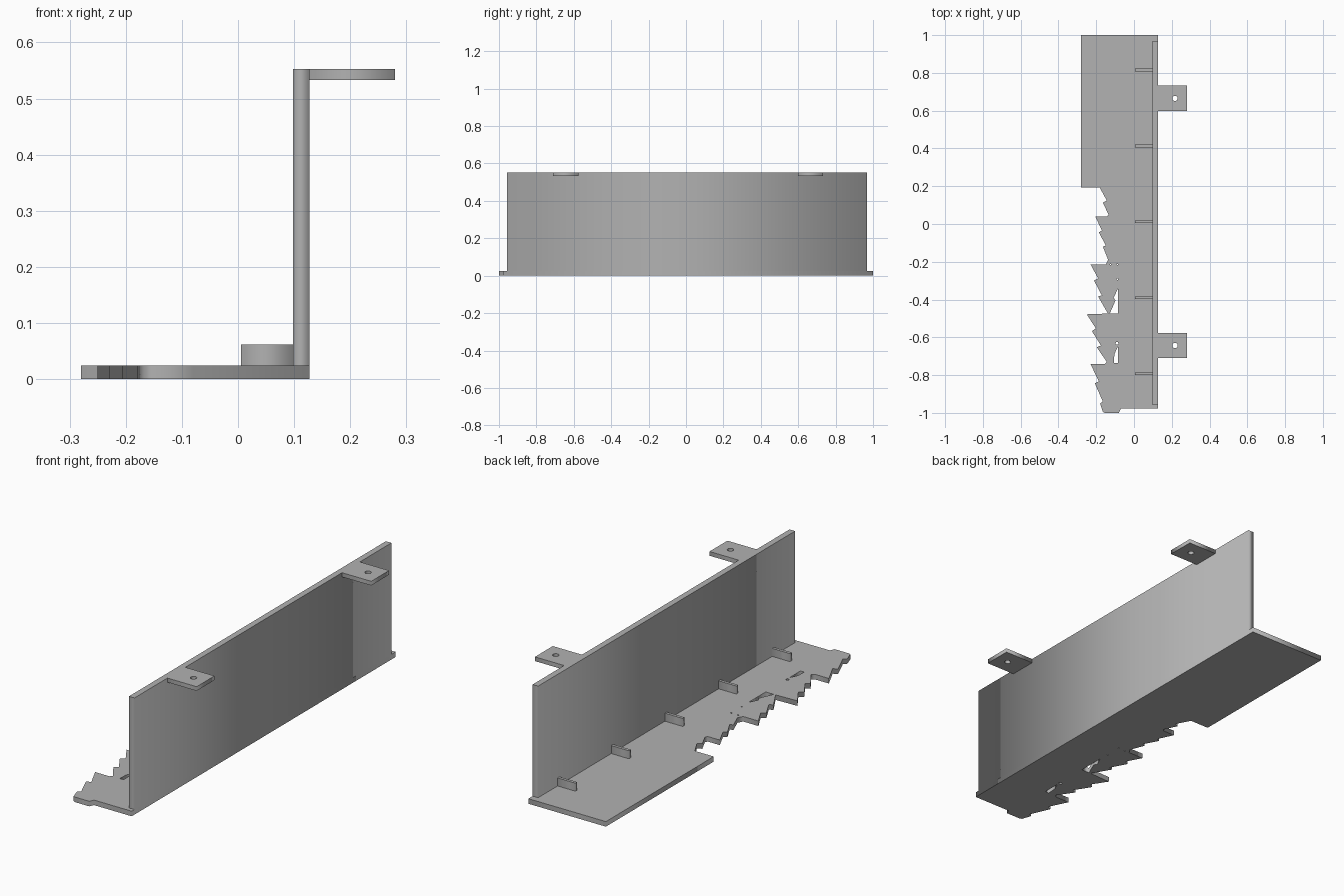
import bpy, math

grey = bpy.data.materials.new("light grey")
grey.diffuse_color = (0.445, 0.445, 0.445, 1)


def sheet(name, loops, z0, z1):
    """Flat plate from an outline; further loops become holes."""
    cu = bpy.data.curves.new(name, 'CURVE')
    cu.dimensions = '2D'
    cu.fill_mode = 'BOTH'
    cu.extrude = (z1 - z0) / 2
    for pts in loops:
        sp = cu.splines.new('POLY')
        sp.points.add(len(pts) - 1)
        for p, (x, y) in zip(sp.points, pts):
            p.co = (x, y, 0, 1)
        sp.use_cyclic_u = True
    tmp = bpy.data.objects.new(name + "_curve", cu)
    bpy.context.collection.objects.link(tmp)
    bpy.context.view_layer.update()
    mesh = bpy.data.meshes.new_from_object(
        tmp.evaluated_get(bpy.context.evaluated_depsgraph_get()))
    bpy.data.objects.remove(tmp)
    mesh.materials.clear()
    mesh.materials.append(grey)
    ob = bpy.data.objects.new(name, mesh)
    ob.location.z = (z0 + z1) / 2
    bpy.context.collection.objects.link(ob)
    return ob


def rect(x0, x1, y0, y1):
    return [(x0, y0), (x1, y0), (x1, y1), (x0, y1)]


def circle(x, y, r, n=24):
    return [(x + r * math.cos(2 * math.pi * i / n),
             y + r * math.sin(2 * math.pi * i / n)) for i in range(n)]


# Base plate: straight wide half, then a saw-toothed edge with cut-outs
teeth = [(-0.181, 0.192), (-0.144, 0.124), (-0.165, 0.114), (-0.135, 0.05),
         (-0.144, 0.04), (-0.205, 0.04), (-0.17, -0.034), (-0.186, -0.045),
         (-0.149, -0.114), (-0.165, -0.12), (-0.137, -0.19), (-0.15, -0.214),
         (-0.23, -0.214), (-0.19, -0.288), (-0.212, -0.299), (-0.17, -0.378),
         (-0.19, -0.384), (-0.138, -0.474), (-0.25, -0.478), (-0.202, -0.553),
         (-0.223, -0.567), (-0.175, -0.643), (-0.197, -0.653), (-0.144, -0.73),
         (-0.155, -0.742), (-0.23, -0.742), (-0.186, -0.833), (-0.207, -0.844),
         (-0.165, -0.94), (-0.18, -0.95), (-0.165, -0.995), (-0.155, -1.0),
         (-0.08, -1.0), (-0.07, -0.978)]
outline = [(0.127, 1.0), (-0.28, 1.0), (-0.28, 0.192)] + teeth + [(0.127, -0.978)]
cutouts = [
    [(-0.086, -0.345), (-0.086, -0.474), (-0.128, -0.474), (-0.098, -0.405), (-0.108, -0.39)],
    [(-0.086, -0.65), (-0.086, -0.735), (-0.106, -0.735), (-0.104, -0.69)],
    circle(-0.09, -0.632, 0.008, 6),
    circle(-0.088, -0.293, 0.004, 6),
    circle(-0.088, -0.214, 0.004, 6),
    circle(-0.124, -0.214, 0.004, 6)]
sheet("base_plate", [outline] + cutouts, 0, 0.024)

# Upright back wall
sheet("back_wall", [rect(0.098, 0.127, -0.957, 0.968)], 0.024, 0.553)

# Mounting tabs with screw holes
for i, y in enumerate((0.665, -0.643)):
    sheet(f"mounting_tab_{i + 1}",
          [rect(0.127, 0.28, y - 0.067, y + 0.067), circle(0.217, y, 0.014)],
          0.533, 0.553)

# Small divider ribs along the foot of the wall
for i in range(5):
    y = 0.815 - 0.402 * i
    sheet(f"divider_rib_{i + 1}", [rect(0.005, 0.098, y - 0.007, y + 0.007)], 0.024, 0.062)
